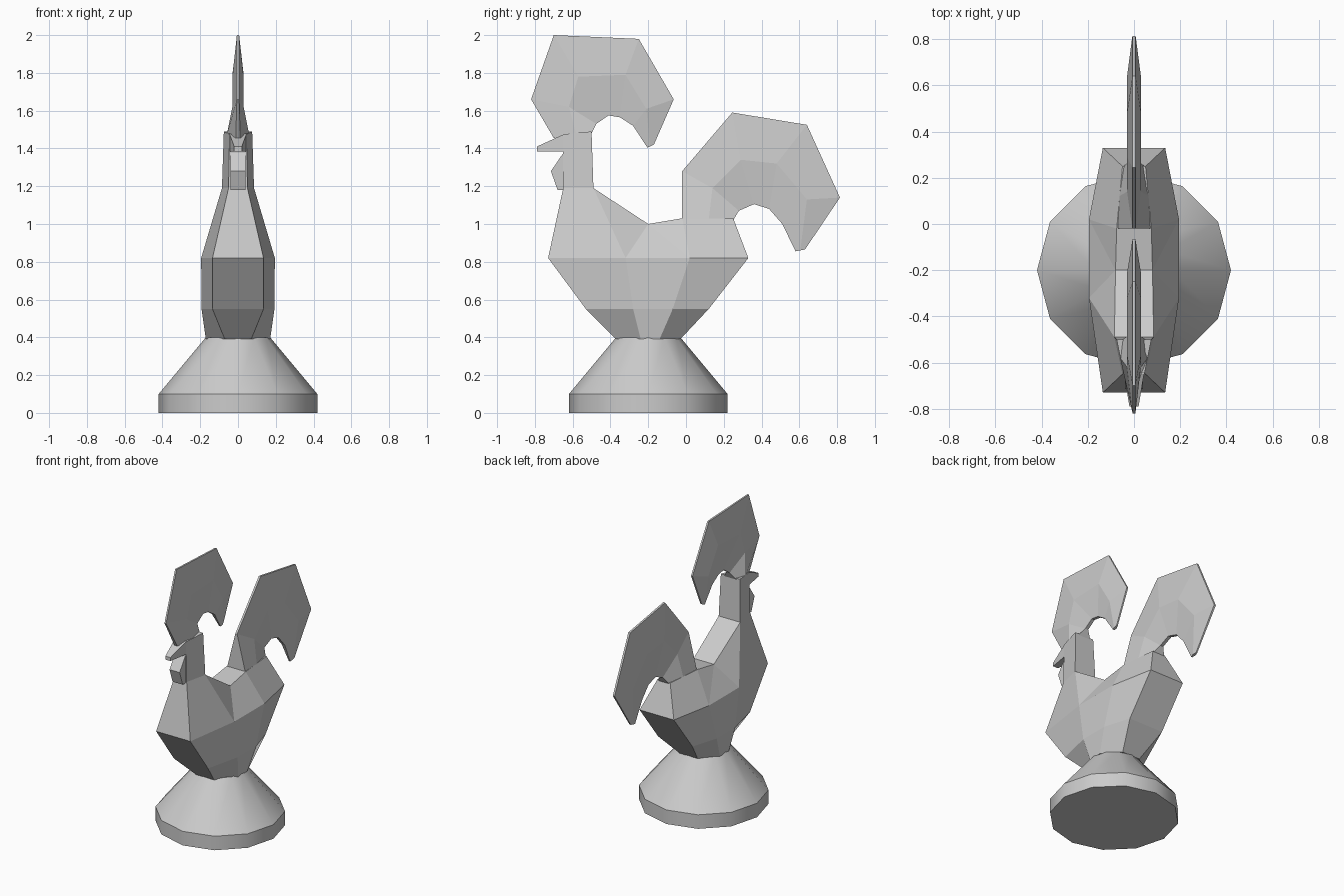
import bpy, bmesh, math

if "Cube" in bpy.data.objects:
    bpy.data.objects.remove(bpy.data.objects["Cube"])


def make(name, verts, faces):
    me = bpy.data.meshes.new(name)
    me.from_pydata(verts, [], faces)
    bm = bmesh.new()
    bm.from_mesh(me)
    bmesh.ops.recalc_face_normals(bm, faces=bm.faces)
    bm.to_mesh(me)
    bm.free()
    ob = bpy.data.objects.new(name, me)
    bpy.context.collection.objects.link(ob)
    return ob


def loft(name, rings):
    """Closed rings of equal length, capped at both ends."""
    n = len(rings[0])
    faces = [tuple(range(n)), tuple(range((len(rings) - 1) * n, len(rings) * n))]
    for r in range(len(rings) - 1):
        for k in range(n):
            j = (k + 1) % n
            faces.append((r * n + k, r * n + j, (r + 1) * n + j, (r + 1) * n + k))
    return make(name, [p for ring in rings for p in ring], faces)


def symmetric(name, half, sides, chain):
    """Right half mirrored to the left, joined by a strip along the chain."""
    n = len(half)
    verts = half + [(-x, y, z) for x, y, z in half]
    faces = list(sides) + [tuple(i + n for i in f) for f in sides]
    for a, b in zip(chain, chain[1:] + chain[:1]):
        faces.append((a, b, b + n, a + n))
    return make(name, verts, faces)


def feather(name, outer, ridge, inner, widths):
    """Curled blade: thin outer and inner edges, thicker ridge between."""
    rings = []
    for o, m, i, (wo, wm, wi) in zip(outer, ridge, inner, widths):
        right = [(wo, *o), (wm, *m), (wi, *i)]
        rings.append(right + [(-x, y, z) for x, y, z in reversed(right)])
    return loft(name, rings)


# twelve-sided pedestal
def circle(r, z):
    return [(r * math.cos(k * math.pi / 6), -0.2 + r * math.sin(k * math.pi / 6), z)
            for k in range(12)]


base = loft("pedestal", [circle(0.42, 0), circle(0.42, 0.1), circle(0.17, 0.4)])
bpy.context.view_layer.objects.active = base
base.select_set(True)
bpy.ops.object.shade_smooth_by_angle(angle=math.radians(32))

# body, neck and head in one shell
half = []
for z, xf, xs, ys in ((0.39, 0.07, 0.17, (-0.37, -0.24, -0.14, -0.03)),
                      (0.55, 0.135, 0.193, (-0.53, -0.28, -0.07, 0.12)),
                      (0.82, 0.135, 0.195, (-0.73, -0.32, 0.02, 0.33))):
    half += [(x, y, z) for x, y in zip((xf, xs, xs, xf), ys)]
half += [(0.05, -0.65, 1.19), (0.085, -0.49, 1.19), (0.08, -0.20, 1.0),
         (0.075, -0.02, 1.03), (0.05, 0.25, 1.03),
         (0.045, -0.65, 1.475), (0.075, -0.50, 1.49)]
sides = [(0, 1, 2, 3)]
for r in (0, 4):
    sides += [(r + k, r + k + 1, r + k + 5, r + k + 4) for k in range(3)]
sides += [(8, 9, 13, 12), (9, 14, 13), (9, 10, 14), (10, 15, 14),
          (10, 11, 16, 15), (12, 13, 18, 17)]
symmetric("body", half, sides, [0, 4, 8, 12, 17, 18, 13, 14, 15, 16, 11, 7, 3])


# beak
def slab(x, y, z0, z1):
    return [(-x, y, z0), (x, y, z0), (x, y, z1), (-x, y, z1)]


loft("beak", [slab(0.045, -0.64, 1.385, 1.478), slab(0.02, -0.79, 1.385, 1.41)])

# wattle
profile = [(-0.64, 1.39), (-0.715, 1.28), (-0.68, 1.18), (-0.64, 1.18)]
loft("wattle", [[(x, y, z) for y, z in profile] for x in (-0.04, 0.04)])

# comb on the head
feather("comb",
        [(-0.70, 1.455), (-0.82, 1.66), (-0.70, 2.0), (-0.25, 1.98), (-0.065, 1.66), (-0.17, 1.42)],
        [(-0.58, 1.47), (-0.62, 1.62), (-0.57, 1.78), (-0.32, 1.79), (-0.21, 1.61), (-0.19, 1.41)],
        [(-0.50, 1.48), (-0.475, 1.53), (-0.41, 1.575), (-0.35, 1.565), (-0.28, 1.52), (-0.205, 1.405)],
        [(0.012, 0.06, 0.05)] + [(0.006, 0.03, 0.012)] * 4 + [(0.005, 0.01, 0.005)])

# tail
feather("tail",
        [(-0.02, 1.02), (-0.02, 1.28), (0.245, 1.59), (0.64, 1.525), (0.815, 1.14), (0.63, 0.865)],
        [(0.12, 1.02), (0.14, 1.19), (0.29, 1.34), (0.48, 1.32), (0.64, 1.13), (0.605, 0.86)],
        [(0.25, 1.02), (0.28, 1.07), (0.36, 1.105), (0.44, 1.08), (0.51, 1.0), (0.58, 0.855)],
        [(0.073, 0.065, 0.045)] + [(0.007, 0.03, 0.012)] * 4 + [(0.005, 0.01, 0.005)])
